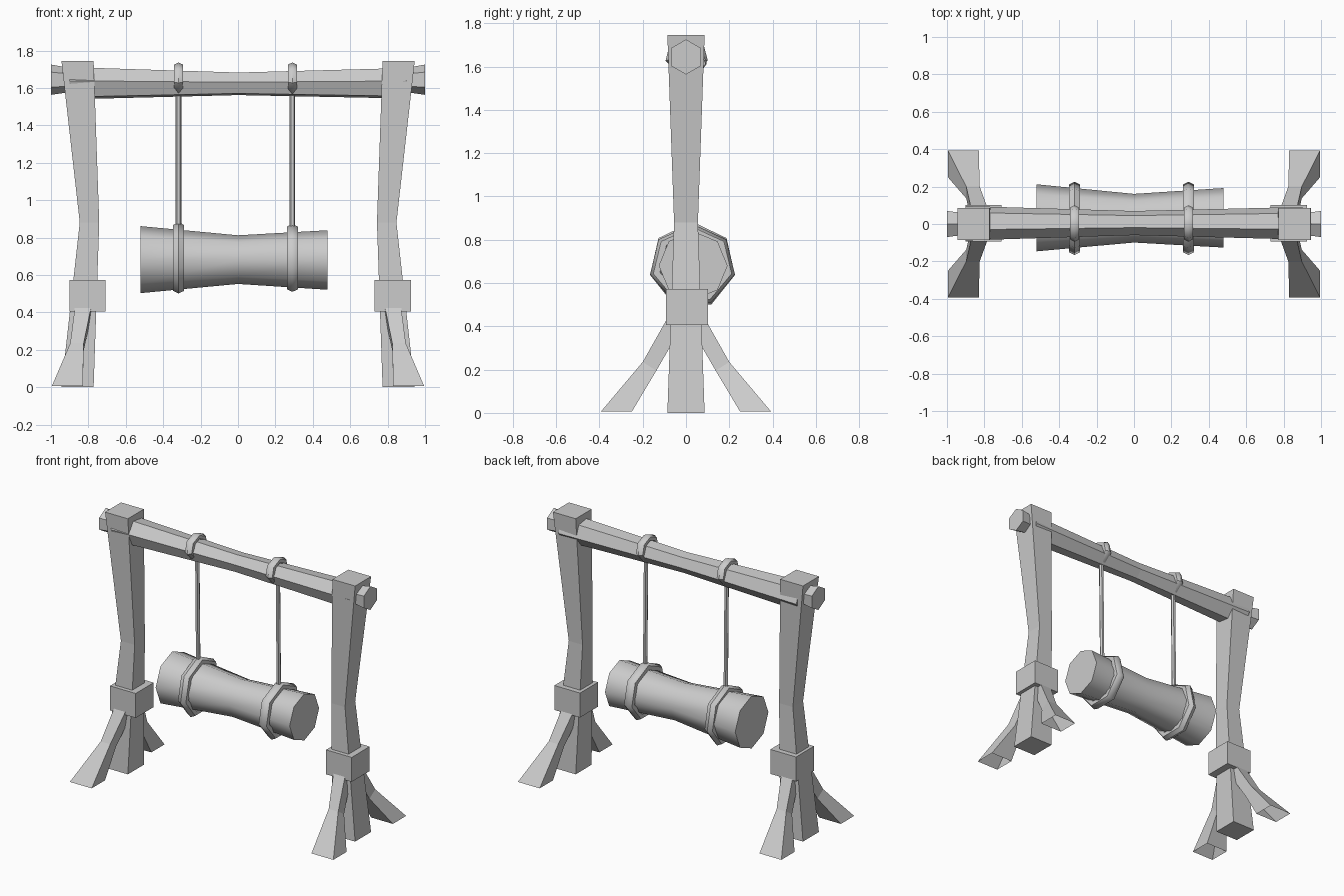
import bpy, math

if "Cube" in bpy.data.objects:
    bpy.data.objects.remove(bpy.data.objects["Cube"])


def make(name, verts, faces, smooth=False):
    me = bpy.data.meshes.new(name)
    me.from_pydata(verts, [], faces)
    me.update()
    ob = bpy.data.objects.new(name, me)
    bpy.context.collection.objects.link(ob)
    bpy.context.view_layer.objects.active = ob
    ob.select_set(True)
    bpy.ops.object.mode_set(mode='EDIT')
    bpy.ops.mesh.select_all(action='SELECT')
    bpy.ops.mesh.normals_make_consistent(inside=False)
    bpy.ops.object.mode_set(mode='OBJECT')
    if smooth:
        bpy.ops.object.shade_smooth_by_angle(angle=math.radians(50))
    ob.select_set(False)
    return ob


def loft(name, rings, cap_start=True, cap_end=True, smooth=False):
    n = len(rings[0])
    verts = [v for r in rings for v in r]
    faces = [(k * n + i, k * n + (i + 1) % n, (k + 1) * n + (i + 1) % n, (k + 1) * n + i)
             for k in range(len(rings) - 1) for i in range(n)]
    if cap_start:
        faces.append(tuple(range(n)))
    if cap_end:
        faces.append(tuple(range(len(verts) - n, len(verts))))
    return make(name, verts, faces, smooth)


def ring_x(x, y, z, r, n, deg):
    """Regular polygon across the x axis; deg is measured from the front (-y)."""
    angles = [math.radians(deg) + 2 * math.pi * i / n for i in range(n)]
    return [(x, y - r * math.cos(a), z + r * math.sin(a)) for a in angles]


def square(x, z, hx, hy, y=0):
    return [(x - hx, y - hy, z), (x + hx, y - hy, z), (x + hx, y + hy, z), (x - hx, y + hy, z)]


def rope_ring(name, x, y, z, major, minor, sz=1.0):
    """Seven-sided loop around the x axis with a six-sided section."""
    n, m = 7, 6
    verts = []
    for i in range(n):
        a = math.pi / 2 + 2 * math.pi * i / n
        for j in range(m):
            b = 2 * math.pi * j / m
            r = major + minor * math.cos(b)
            verts.append((x + minor * 1.1 * math.sin(b), y + r * math.cos(a), z + sz * r * math.sin(a)))
    faces = [(i * m + j, i * m + (j + 1) % m, (i + 1) % n * m + (j + 1) % m, (i + 1) % n * m + j)
             for i in range(n) for j in range(m)]
    make(name, verts, faces, True)


# Side supports: waisted post, collar, two splayed feet and beam end
for side, s, d in (("left", -1, -0.005), ("right", 1, 0.006)):
    loft(side + "_post", [square(s * (0.853 + s * d), 0, 0.086, 0.086),
                          square(s * (0.789 + s * d), 0.88, 0.052, 0.055),
                          square(s * (0.853 + s * d), 1.745, 0.086, 0.086)])
    cx = s * 0.816 + 0.011
    loft(side + "_collar", [square(cx, 0.405, 0.097, 0.097, 0.004),
                            square(cx, 0.572, 0.097, 0.097, 0.004)])
    for end, t in (("front", -1), ("back", 1)):
        # x_outer, x_inner, outer edge (y, z), inner edge (y, z)
        spec = [(0.995, 0.83, (0.393, 0.006), (0.25, 0.006)),
                (0.897, 0.825, (0.2, 0.235), (0.137, 0.195)),
                (0.872, 0.785, (0.09, 0.43), (0.03, 0.38))]
        rings = [[(s * xo, t * o[0], o[1]), (s * xi, t * o[0], o[1]),
                  (s * xi, t * i[0], i[1]), (s * xo, t * i[0], i[1])]
                 for xo, xi, o, i in spec]
        loft(f"{side}_{end}_foot", rings, cap_start=False)
    loft(side + "_beam_end", [ring_x(s * 1.0, 0, 1.644, 0.081, 6, 30),
                              ring_x(s * 0.87, 0, 1.642, 0.06, 6, 30)])

# Cross beam, thinner in the middle
loft("cross_beam", [ring_x(-0.9, 0.004, 1.625, 0.093, 6, 8),
                    ring_x(0, 0.005, 1.622, 0.065, 6, 8),
                    ring_x(0.9, 0.004, 1.625, 0.088, 6, 8)])

# Hanging log
loft("hanging_log", [ring_x(-0.52, 0.033, 0.682, 0.179, 8, 0),
                     ring_x(0, 0.031, 0.682, 0.13, 8, 0),
                     ring_x(0.478, 0.033, 0.68, 0.159, 8, 0)], smooth=True)

# Ropes with loops around the beam and the log
for side, x, k in (("left", -0.318, 1.0), ("right", 0.291, 0.95)):
    rope_ring(side + "_log_loop", x, 0.03, 0.682, 0.17, 0.031, k)
    rope_ring(side + "_beam_loop", x, 0.003, 1.647, 0.074, 0.026, 0.89)
    rings = [[(x + 0.015 * math.cos(i * math.pi / 3), y + 0.015 * math.sin(i * math.pi / 3), z)
              for i in range(6)] for y, z in ((0.025, 0.83), (0.015, 1.6))]
    loft(side + "_rope", rings, smooth=True)
